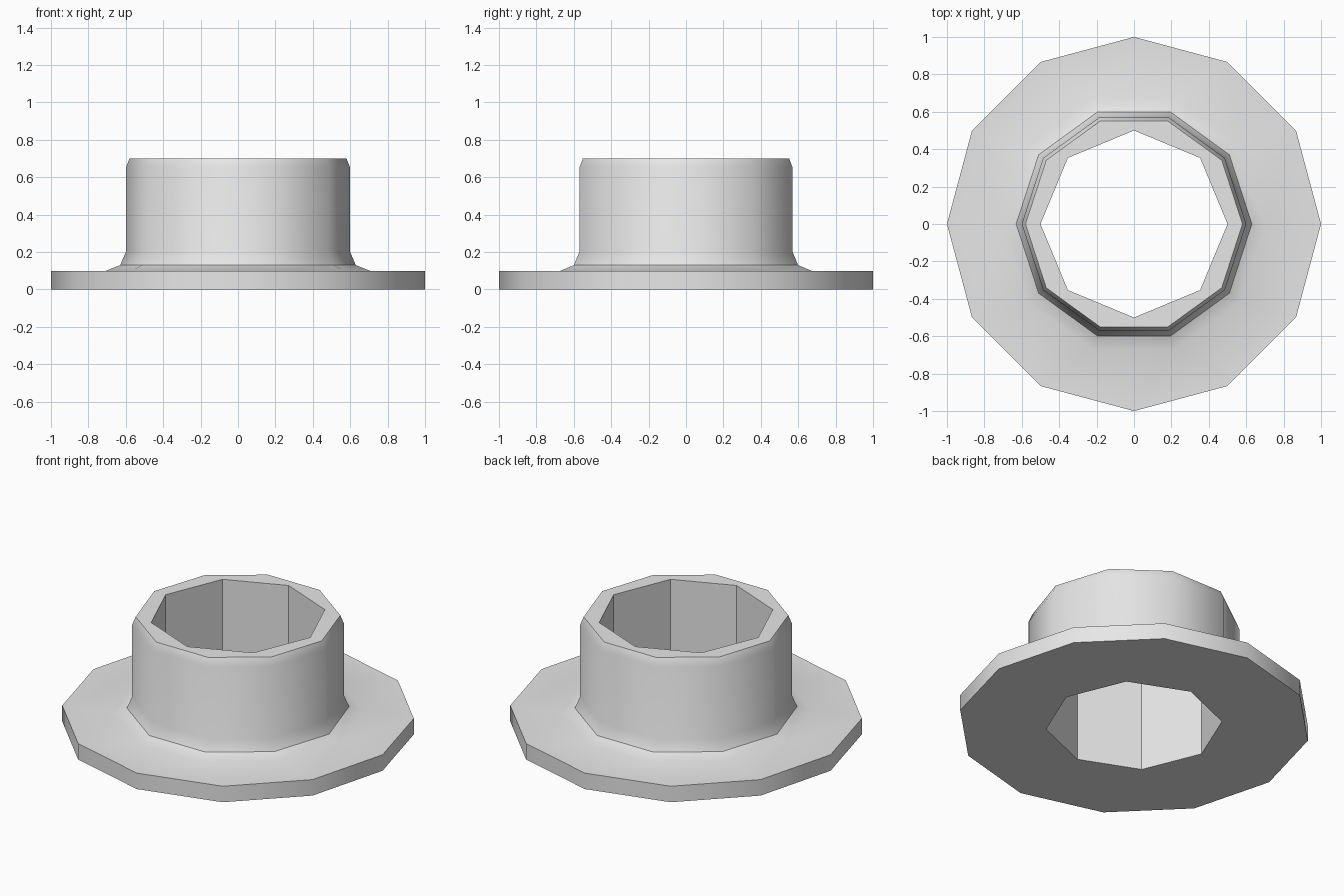
import bpy
import bmesh
from math import cos, sin, tau, radians

cube = bpy.data.objects.get("Cube")
if cube:
    bpy.data.objects.remove(cube, do_unlink=True)

GREY = (0.8, 0.8, 0.8, 1.0)
grey = bpy.data.materials.new("plain grey")
grey.use_nodes = True
grey.diffuse_color = GREY
for node in grey.node_tree.nodes:
    if node.type == 'BSDF_PRINCIPLED':
        node.inputs["Base Color"].default_value = GREY

bm = bmesh.new()


def ring(sides, radius, z):
    """Closed polygon of edges, first corner on +x."""
    verts = [bm.verts.new((radius * cos(tau * i / sides),
                           radius * sin(tau * i / sides), z)) for i in range(sides)]
    edges = [bm.edges.new((verts[i], verts[(i + 1) % sides])) for i in range(sides)]
    return verts, edges


def wall(lower, upper):
    """Quads between two rings with the same number of sides."""
    a, b = lower[0], upper[0]
    for i in range(len(a)):
        j = (i + 1) % len(a)
        bm.faces.new((a[i], a[j], b[j], b[i]))


def flat_ring(outer, inner):
    """Flat face with a hole, between rings of any side count."""
    bmesh.ops.triangle_fill(bm, use_beauty=True, edges=outer[1] + inner[1])


# Twelve-sided flange rim
rim_low, rim_high = ring(12, 1.0, 0), ring(12, 1.0, 0.1)
wall(rim_low, rim_high)

# Ten-sided collar with flared foot and chamfered lip
profile = [(0.705, 0.1), (0.63, 0.13), (0.6, 0.2), (0.6, 0.65), (0.58, 0.7)]
collar = [ring(10, r, z) for r, z in profile]
for lower, upper in zip(collar, collar[1:]):
    wall(lower, upper)

# Eight-sided through hole
hole_low, hole_high = ring(8, 0.5, 0), ring(8, 0.5, 0.7)
wall(hole_low, hole_high)

# Flat underside, flange top and collar lip
flat_ring(rim_low, hole_low)
flat_ring(rim_high, collar[0])
flat_ring(collar[-1], hole_high)

bmesh.ops.recalc_face_normals(bm, faces=bm.faces[:])
mesh = bpy.data.meshes.new("flanged_collar")
bm.to_mesh(mesh)
bm.free()
mesh.materials.append(grey)
obj = bpy.data.objects.new("flanged_collar", mesh)
bpy.context.collection.objects.link(obj)

# Smooth the flare and rim, keep the collar corners sharp
bpy.ops.object.select_all(action='DESELECT')
obj.select_set(True)
bpy.context.view_layer.objects.active = obj
bpy.ops.object.shade_smooth_by_angle(angle=radians(35))
